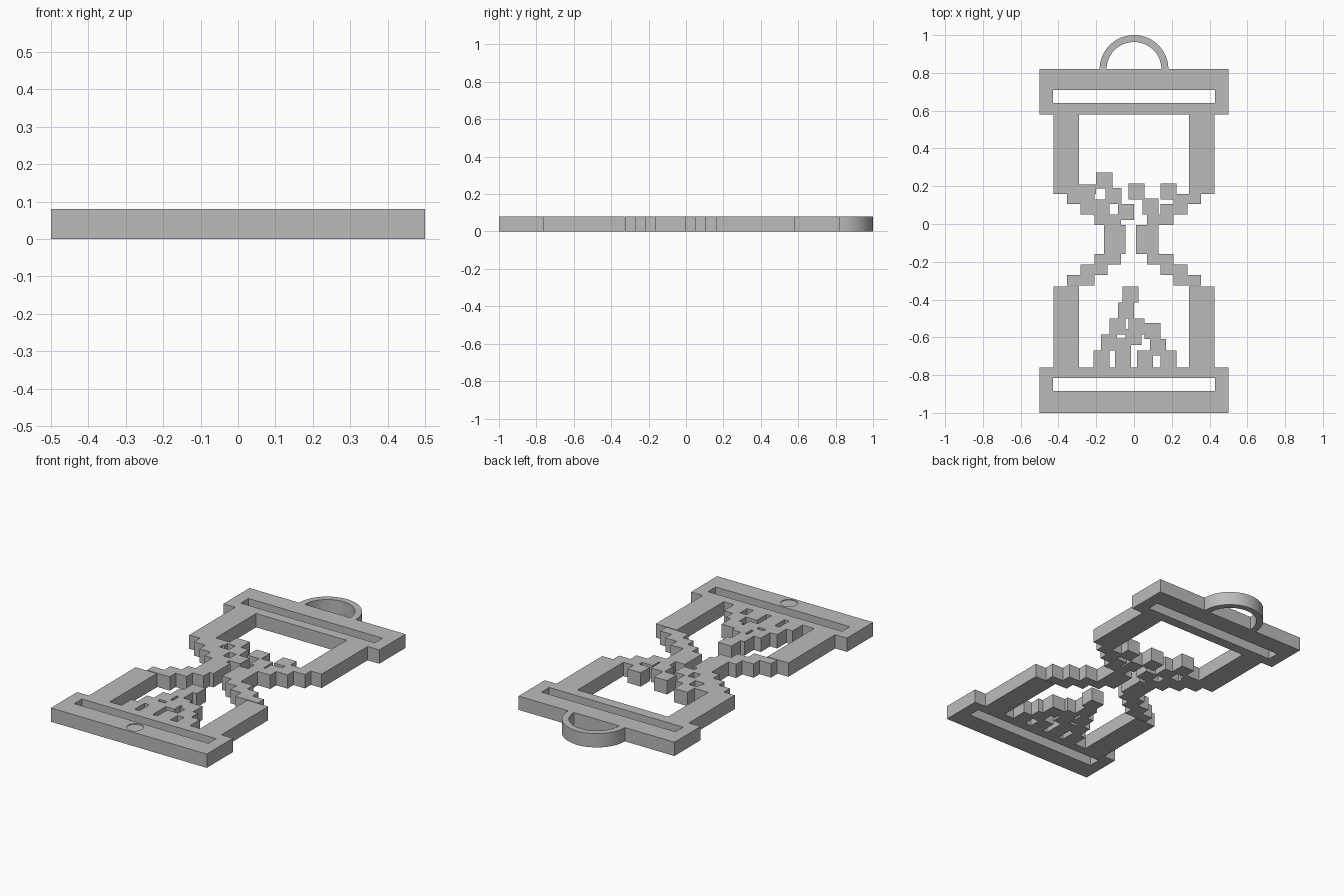
import bpy
import bmesh
import math

if "Cube" in bpy.data.objects:
    bpy.data.objects.remove(bpy.data.objects["Cube"], do_unlink=True)

THICK = 0.08
GRAIN = 0.085

grey = bpy.data.materials.new("plain grey")
grey.use_nodes = True
colour = (0.5, 0.5, 0.5, 1)
grey.diffuse_color = colour
grey.node_tree.nodes["Principled BSDF"].inputs["Base Color"].default_value = colour


def finish(name, bm):
    """Turn a bmesh into a grey object."""
    bmesh.ops.recalc_face_normals(bm, faces=bm.faces)
    mesh = bpy.data.meshes.new(name)
    bm.to_mesh(mesh)
    bm.free()
    mesh.materials.append(grey)
    obj = bpy.data.objects.new(name, mesh)
    bpy.context.collection.objects.link(obj)
    return obj


def inside(x, y, rects):
    return any(x0 < x < x1 and y0 < y < y1 for x0, x1, y0, y1 in rects)


def slab(name, rects, holes=()):
    """Flat plate: union of rectangles (x0, x1, y0, y1) minus the holes."""
    every = list(rects) + list(holes)
    xs = sorted({round(v, 4) for r in every for v in r[:2]})
    ys = sorted({round(v, 4) for r in every for v in r[2:]})
    bm = bmesh.new()
    for x0, x1 in zip(xs, xs[1:]):
        for y0, y1 in zip(ys, ys[1:]):
            cx, cy = (x0 + x1) / 2, (y0 + y1) / 2
            if inside(cx, cy, rects) and not inside(cx, cy, holes):
                corners = [(x0, y0), (x1, y0), (x1, y1), (x0, y1)]
                bm.faces.new([bm.verts.new((x, y, 0)) for x, y in corners])
    bmesh.ops.remove_doubles(bm, verts=bm.verts, dist=0.0005)
    grown = bmesh.ops.extrude_face_region(bm, geom=bm.faces[:], use_keep_orig=True)
    top = [v for v in grown["geom"] if isinstance(v, bmesh.types.BMVert)]
    bmesh.ops.translate(bm, verts=top, vec=(0, 0, THICK))
    bmesh.ops.recalc_face_normals(bm, faces=bm.faces)
    bmesh.ops.dissolve_limit(bm, angle_limit=0.01, verts=bm.verts, edges=bm.edges)
    return finish(name, bm)


def grains(corners):
    return [(x, x + GRAIN, y, y + GRAIN) for x, y in corners]


# Slotted end caps
slab("top_cap", [(-0.5, 0.5, 0.58, 0.82)], [(-0.43, 0.43, 0.64, 0.71)])
base = slab("base_cap", [(-0.5, 0.5, -1, -0.76)], [(-0.43, 0.43, -0.885, -0.815)])

# Stepped glass outline: pillars and stairs on both sides, then the neck
outline = [(0.29, 0.425, 0.16, 0.58), (0.29, 0.425, -0.76, -0.33)]
for step in range(3):
    x0, x1 = 0.07 + 0.07 * step, 0.21 + 0.073 * step
    rise = 0.055 * step
    outline.append((x0, x1, -0.005 + rise, 0.05 + rise))
    outline.append((x0, x1, -0.215 - rise, -0.16 - rise))
outline += [(-x1, -x0, y0, y1) for x0, x1, y0, y1 in outline]
outline += [(-0.16, -0.045, -0.16, -0.005), (0.01, 0.13, -0.16, -0.005)]
outline.append((-0.29, -0.2, 0.16, 0.21))
slab("glass_outline", outline)

# Blocky sand, with the glass area left out
upper = [(-0.2, 0.188), (-0.15, 0.105), (-0.085, 0.02), (-0.03, 0.13),
         (0.045, 0.05), (0.14, 0.13), (-0.215, 0.045)]
slab("upper_sand", grains(upper), outline)
lower = [(-0.06, -0.415), (-0.085, -0.5), (-0.13, -0.585), (-0.03, -0.585),
         (0.055, -0.61), (-0.175, -0.67), (-0.045, -0.64), (-0.1, -0.69),
         (0.085, -0.695)]
lower += [(x, -0.755) for x in (-0.215, -0.1, 0.015, 0.14)]
pile = grains(lower)
pile = [(x0, x1, -0.76 if y0 < -0.75 else y0, y1) for x0, x1, y0, y1 in pile]
slab("lower_sand", pile)

# Half-round hanging loop
bm = bmesh.new()
previous = None
SEGMENTS = 32
for i in range(SEGMENTS + 1):
    a = math.pi * i / SEGMENTS
    ring = [bm.verts.new((r * math.cos(a), 0.82 + r * math.sin(a), z))
            for r, z in ((0.145, 0), (0.182, 0), (0.182, THICK), (0.145, THICK))]
    if previous:
        for k in range(4):
            n = (k + 1) % 4
            bm.faces.new((previous[k], previous[n], ring[n], ring[k]))
    if i in (0, SEGMENTS):
        bm.faces.new(ring)
    previous = ring
loop = finish("hanging_loop", bm)
scale = 0.18 / 0.182
for v in loop.data.vertices:
    v.co.y = 0.82 + (v.co.y - 0.82) * scale

# Shallow round dimple in the base cap
bm = bmesh.new()
bmesh.ops.create_cone(bm, cap_ends=True, segments=32, radius1=0.045,
                      radius2=0.045, depth=0.02)
bmesh.ops.translate(bm, verts=bm.verts, vec=(0, -0.943, THICK + 0.006))
cutter = finish("dimple_cutter", bm)
cutter.hide_render = True
cutter.hide_set(True)
dimple = base.modifiers.new("dimple", "BOOLEAN")
dimple.operation = "DIFFERENCE"
dimple.solver = "EXACT"
dimple.object = cutter

# Smooth the curved loop only
bpy.ops.object.select_all(action="DESELECT")
loop.select_set(True)
bpy.context.view_layer.objects.active = loop
bpy.ops.object.shade_smooth_by_angle(angle=math.radians(30))
